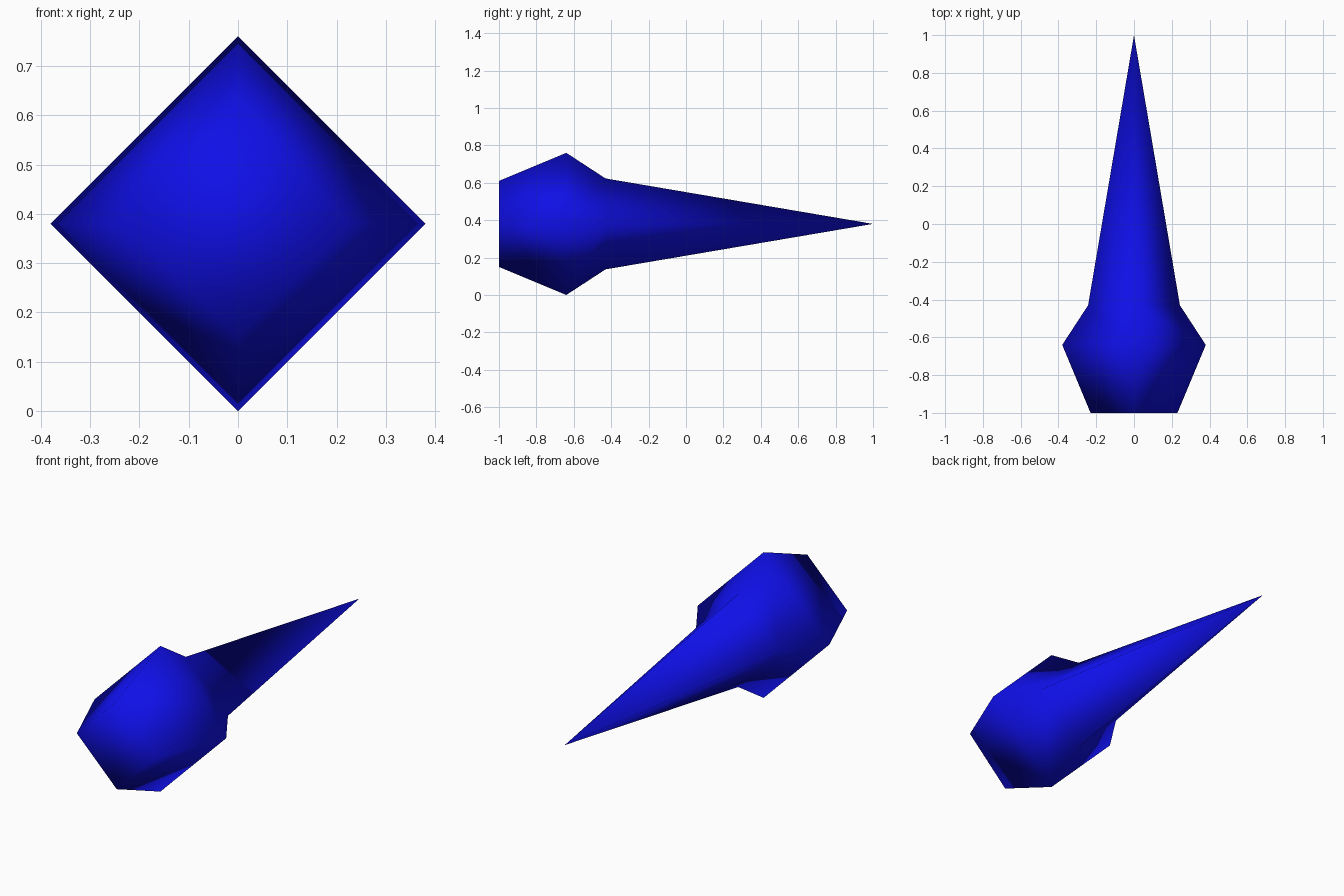
import bpy
import bmesh
from math import cos, sin, pi

cube = bpy.data.objects.get("Cube")
if cube:
    bpy.data.objects.remove(cube, do_unlink=True)

SIDES = 4
MID_Z = 0.38

# Body profile from the blunt front to the shoulder: (y, radius)
PROFILE = [(-1.0, 0.23), (-0.64, 0.38), (-0.43, 0.243)]
TIP_Y = 1.0

blue = bpy.data.materials.new("deep_blue")
blue.use_nodes = True
colour = (0.005, 0.005, 0.85, 1.0)
blue.diffuse_color = colour
blue.node_tree.nodes["Principled BSDF"].inputs["Base Color"].default_value = colour


def ring(bm, y, radius):
    """Diamond cross-section around the y axis."""
    angles = [2 * pi * i / SIDES for i in range(SIDES)]
    return [bm.verts.new((radius * cos(a), y, MID_Z + radius * sin(a))) for a in angles]


bm = bmesh.new()
rings = [ring(bm, y, r) for y, r in PROFILE]

# Flared head
for a, b in zip(rings, rings[1:]):
    for i in range(SIDES):
        j = (i + 1) % SIDES
        bm.faces.new((a[i], a[j], b[j], b[i]))

# Blunt front cap and long spike
bm.faces.new(rings[0])
tip = bm.verts.new((0, TIP_Y, MID_Z))
for i in range(SIDES):
    bm.faces.new((rings[-1][i], rings[-1][(i + 1) % SIDES], tip))

bmesh.ops.recalc_face_normals(bm, faces=bm.faces)
for face in bm.faces:
    face.smooth = True

mesh = bpy.data.meshes.new("spike_body")
bm.to_mesh(mesh)
bm.free()
mesh.materials.append(blue)
body = bpy.data.objects.new("spike_body", mesh)
bpy.context.collection.objects.link(body)
